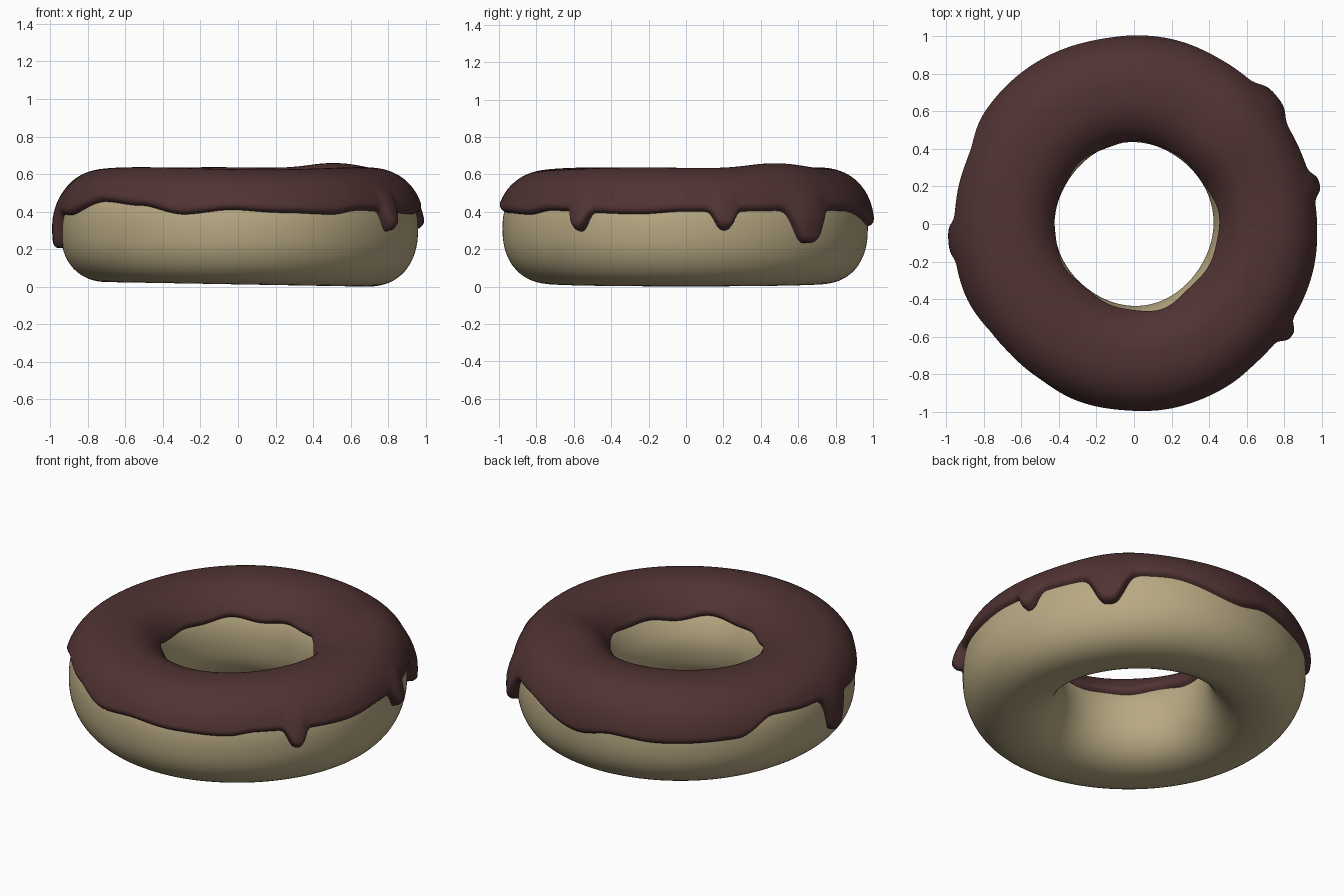
import bpy, bmesh, math
from math import sin, cos, pi, radians

cube = bpy.data.objects.get("Cube")
if cube:
    bpy.data.objects.remove(cube, do_unlink=True)

# Tube cross-section: a slightly squared ellipse
MID_R, MID_Z, HALF_W, HALF_H, POWER = 0.685, 0.31, 0.265, 0.287, 2.3
COLUMNS = 480
THICK = 0.034


def material(name, color):
    m = bpy.data.materials.new(name)
    m.use_nodes = True
    m.diffuse_color = (*color, 1)
    m.node_tree.nodes["Principled BSDF"].inputs["Base Color"].default_value = (*color, 1)
    return m


def spow(v, p):
    return math.copysign(abs(v) ** p, v)


def wobble(a):
    """Outer radius unevenness around the ring."""
    return 0.006 * sin(2 * a + 2.8) + 0.005 * cos(5 * a + 1) + 0.004 * cos(a)


def surface(a, t, lift=0.0):
    """Point on the ring at ring angle a and tube angle t, lifted off the dough."""
    c, s, e = cos(t), sin(t), 2 / POWER
    nr, nz = spow(c, 2 - e) / HALF_W, spow(s, 2 - e) / HALF_H
    n = math.hypot(nr, nz)
    r = MID_R + HALF_W * spow(c, e) + lift * nr / n
    z = MID_Z + HALF_H * spow(s, e) + lift * nz / n
    # Uneven outer wall, and a hole that widens upward at the front left
    r += wobble(a) * max(0, c)
    r += max(0, -c) * (0.004 * sin(4 * a + 1) + 0.07 * max(0, s) * max(0, cos(a + 0.75)))
    if s > 0:   # swelling on top, highest at the back left
        z += s * (0.006 * cos(3 * a + 1) + 0.034 * math.exp(-((a - radians(42)) / 0.35) ** 2))
    else:       # slightly tilted base
        z += s * (0.01 + 0.012 * cos(a))
    return r * cos(a), r * sin(a) * 1.03, z


def build(name, rows, point, mat, closed):
    """Skin a grid of rows swept around the ring."""
    bm = bmesh.new()
    grid = [[bm.verts.new(point(2 * pi * i / COLUMNS, j)) for j in range(rows)]
            for i in range(COLUMNS)]
    for i in range(COLUMNS):
        p, q = grid[i], grid[(i + 1) % COLUMNS]
        for j in range(rows if closed else rows - 1):
            k = (j + 1) % rows
            bm.faces.new((p[j], q[j], q[k], p[k]))
    bmesh.ops.recalc_face_normals(bm, faces=bm.faces)
    mesh = bpy.data.meshes.new(name)
    bm.to_mesh(mesh)
    bm.free()
    mesh.shade_smooth()
    mesh.materials.append(mat)
    ob = bpy.data.objects.new(name, mesh)
    bpy.context.collection.objects.link(ob)
    return ob


# Icing rim height by ring angle in degrees
RIM = [(0, .40), (60, .40), (87, .32), (100, .355), (116, .34), (143, .35), (157, .44),
       (172, .42), (200, .38), (220, .45), (236, .43), (252, .385), (268, .41),
       (284, .395), (302, .385), (312, .405), (345, .385), (360, .40)]
# Drips: angle, half width, tip height, extra thickness
DRIPS = [(41, .105, .235, .026), (12, .062, .30, .026),
         (-34.5, .055, .295, .03), (185, .08, .205, .012)]


def drip_weight(a, angle, width):
    d = (a - radians(angle) + pi) % (2 * pi) - pi
    return math.exp(-abs(d / width) ** 3)


def rim_height(a):
    deg = math.degrees(a) % 360
    for (a0, z0), (a1, z1) in zip(RIM, RIM[1:]):
        if a0 <= deg <= a1:
            f = (deg - a0) / (a1 - a0)
            z = z0 + (z1 - z0) * f * f * (3 - 2 * f)
            break
    for angle, width, tip, _ in DRIPS:
        z += (tip - z) * drip_weight(a, angle, width)
    return z


def tube_angle(z):
    s = (z - MID_Z) / HALF_H
    return math.asin(spow(s, POWER / 2))


ICING_ROWS = 72


def icing_point(a, j):
    outer = tube_angle(rim_height(a))
    inner = pi - tube_angle(0.45 + 0.008 * sin(9 * a) + 0.009 * sin(5 * a + 2))
    f = j / (ICING_ROWS - 1)
    f = 0.6 * f + 0.4 * (0.5 - 0.5 * cos(pi * f))   # denser rows near both rims
    t = outer + (inner - outer) * f
    # Rounded rim, with fuller drips
    edge = min(1, (t - outer) / 0.11, (inner - t) / 0.11)
    swell = max(drip_weight(a, angle, width) * extra for angle, width, _, extra in DRIPS)
    full = THICK + swell * max(0, 1 - max(0, t - 0.1) / 0.6)
    lift = full * math.sqrt(max(0, 1 - (1 - edge) ** 2)) - 0.003 * (1 - edge)
    return surface(a, t, lift)


dough_mat = material("dough_tan", (0.485, 0.40, 0.23))
icing_mat = material("chocolate_brown", (0.082, 0.033, 0.033))

DOUGH_ROWS = 64
build("dough_ring", DOUGH_ROWS, lambda a, j: surface(a, 2 * pi * j / DOUGH_ROWS), dough_mat, True)
build("icing", ICING_ROWS, icing_point, icing_mat, False)
